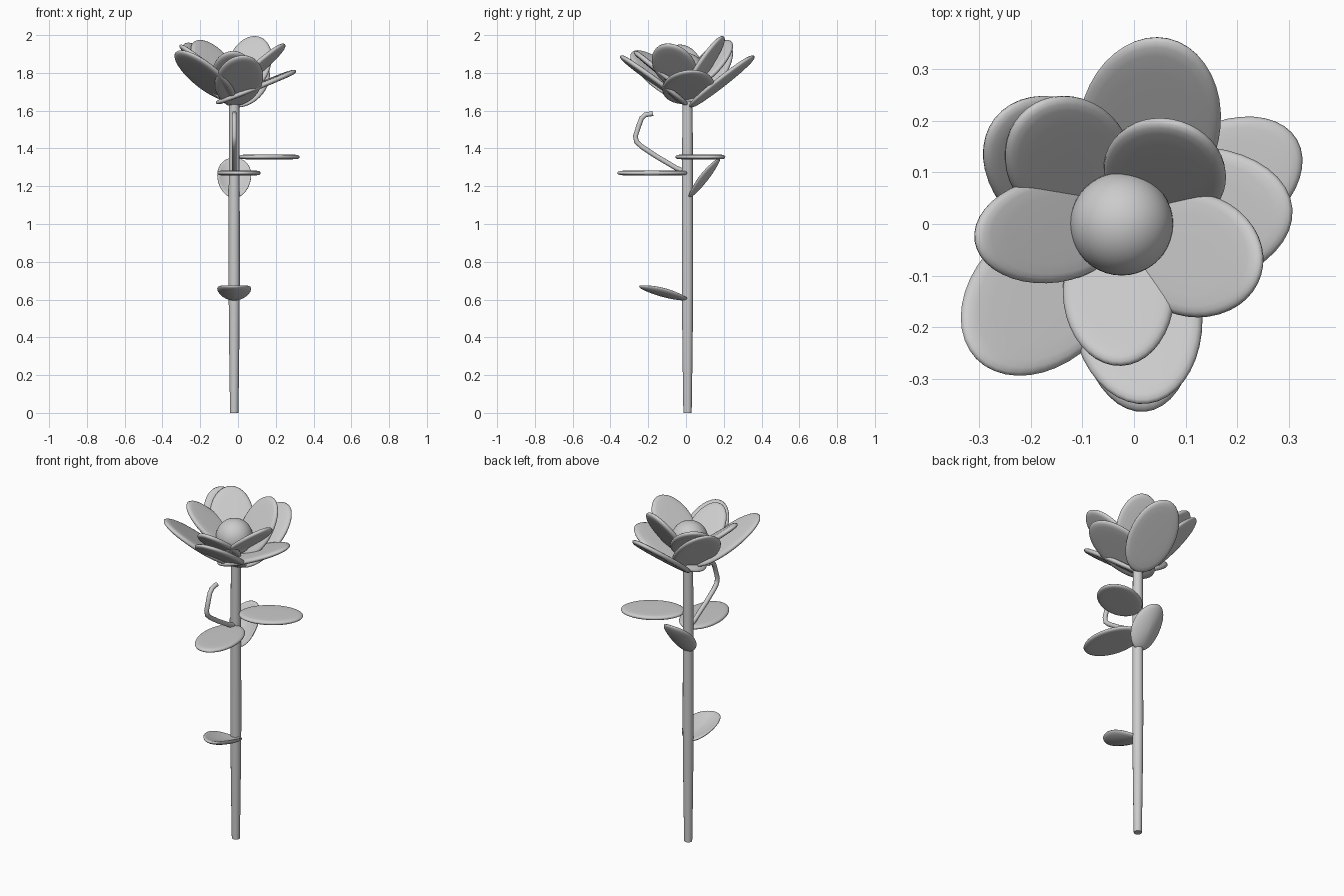
import bpy, bmesh, math
from mathutils import Vector

if "Cube" in bpy.data.objects:
    bpy.data.objects.remove(bpy.data.objects["Cube"])

STEM = (-0.02, 0.008)


def finish(name, bm):
    bmesh.ops.recalc_face_normals(bm, faces=bm.faces)
    me = bpy.data.meshes.new(name)
    bm.to_mesh(me)
    bm.free()
    for p in me.polygons:
        p.use_smooth = True
    ob = bpy.data.objects.new(name, me)
    bpy.context.collection.objects.link(ob)
    return ob


def skin(bm, rings):
    # bridge consecutive vertex loops, cap both ends
    n = len(rings[0])
    for a, b in zip(rings, rings[1:]):
        for i in range(n):
            bm.faces.new((a[i], a[(i + 1) % n], b[(i + 1) % n], b[i]))


def blade(name, center, azimuth, elevation, half_len, half_wid,
          cup=0.0, half_thick=0.015, n=40):
    # rounded elliptical plate pointing outwards and upwards, optionally cupped
    az, el = math.radians(azimuth), math.radians(elevation)
    u = Vector((math.cos(az) * math.cos(el), math.sin(az) * math.cos(el), math.sin(el)))
    v = Vector((-math.sin(az), math.cos(az), 0))
    w = u.cross(v)
    top = [(0.03, 1), (0.35, 1), (0.65, 0.98), (0.84, 0.92), (0.93, 0.78), (0.98, 0.45)]
    profile = top + [(1, 0)] + [(r, -h) for r, h in reversed(top)]
    bm = bmesh.new()
    rings = []
    for r, h in profile:
        ring = []
        for i in range(n):
            t = 2 * math.pi * i / n
            a, b = r * math.cos(t), r * math.sin(t)
            lift = h * half_thick + cup * (b * b + 0.4 * a * a - 0.4)
            ring.append(bm.verts.new(Vector(center) + u * a * half_len
                                     + v * b * half_wid + w * lift))
        rings.append(ring)
    skin(bm, rings)
    bm.faces.new(rings[0])
    bm.faces.new(rings[-1])
    return finish(name, bm)


# stem, slightly tapered
bm = bmesh.new()
rings = []
for z, r in [(0, 0.022), (0.2, 0.025), (0.45, 0.028), (0.7, 0.03), (1.2, 0.029), (1.65, 0.027)]:
    rings.append([bm.verts.new((STEM[0] + r * math.cos(i * math.pi / 12),
                                STEM[1] + r * math.sin(i * math.pi / 12), z))
                  for i in range(24)])
skin(bm, rings)
bm.faces.new(rings[0])
bm.faces.new(rings[-1])
stem = finish("stem", bm)
bpy.context.view_layer.objects.active = stem
stem.select_set(True)
bpy.ops.object.shade_smooth_by_angle(angle=math.radians(40))

# round flower centre
bm = bmesh.new()
bmesh.ops.create_uvsphere(bm, u_segments=40, v_segments=24, radius=0.1)
finish("flower_center", bm).location = (-0.024, 0, 1.805)

# outer petals: centre, azimuth, elevation, half length, half width
outer = [
    ((0.005, -0.17, 1.76), -83, 36, 0.222, 0.127),
    ((0.095, 0.012, 1.725), 5, 22, 0.23, 0.138),
    ((0.03, 0.19, 1.755), 78, 38, 0.22, 0.137),
    ((-0.144, 0.107, 1.795), 142, 46, 0.228, 0.13),
    ((-0.175, -0.135, 1.785), 224, 36, 0.225, 0.135),
]
# inner petals
inner = [
    ((0.06, 0.1, 1.845), 73, 56, 0.18, 0.12),
    ((0.115, -0.06, 1.835), -16, 41, 0.18, 0.12),
    ((-0.03, -0.134, 1.80), -88, 39, 0.18, 0.108),
    ((-0.16, -0.012, 1.83), 188, 38, 0.19, 0.102),
    ((-0.127, 0.123, 1.845), 128, 45, 0.18, 0.12),
]
for label, petals in (("outer_petal", outer), ("inner_petal", inner)):
    for i, p in enumerate(petals):
        blade(f"{label}_{i + 1}", *p)

# leaves: two flat, two cupped
blade("right_leaf", (0.165, 0.076, 1.355), 30, 0, 0.175, 0.115, half_thick=0.013)
blade("front_leaf", (0.005, -0.178, 1.27), -85, 0, 0.187, 0.114, half_thick=0.013)
blade("back_leaf", (-0.02, 0.095, 1.245), 90, 52, 0.135, 0.09, cup=0.035, half_thick=0.01)
blade("low_leaf", (-0.02, -0.118, 0.637), -90, 15, 0.135, 0.09, cup=0.035, half_thick=0.01)

# curling tendril
cu = bpy.data.curves.new("tendril", "CURVE")
cu.dimensions = "3D"
cu.bevel_depth = 0.013
cu.bevel_resolution = 4
cu.use_fill_caps = True
path = [(0.01, 1.27), (-0.05, 1.295), (-0.16, 1.36), (-0.235, 1.41), (-0.262, 1.435),
        (-0.268, 1.465), (-0.25, 1.52), (-0.235, 1.56), (-0.215, 1.578), (-0.175, 1.585)]
sp = cu.splines.new("POLY")
sp.points.add(len(path) - 1)
for pt, (y, z) in zip(sp.points, path):
    pt.co = (STEM[0], y, z, 1)
sp.use_smooth = True
bpy.context.collection.objects.link(bpy.data.objects.new("tendril", cu))
